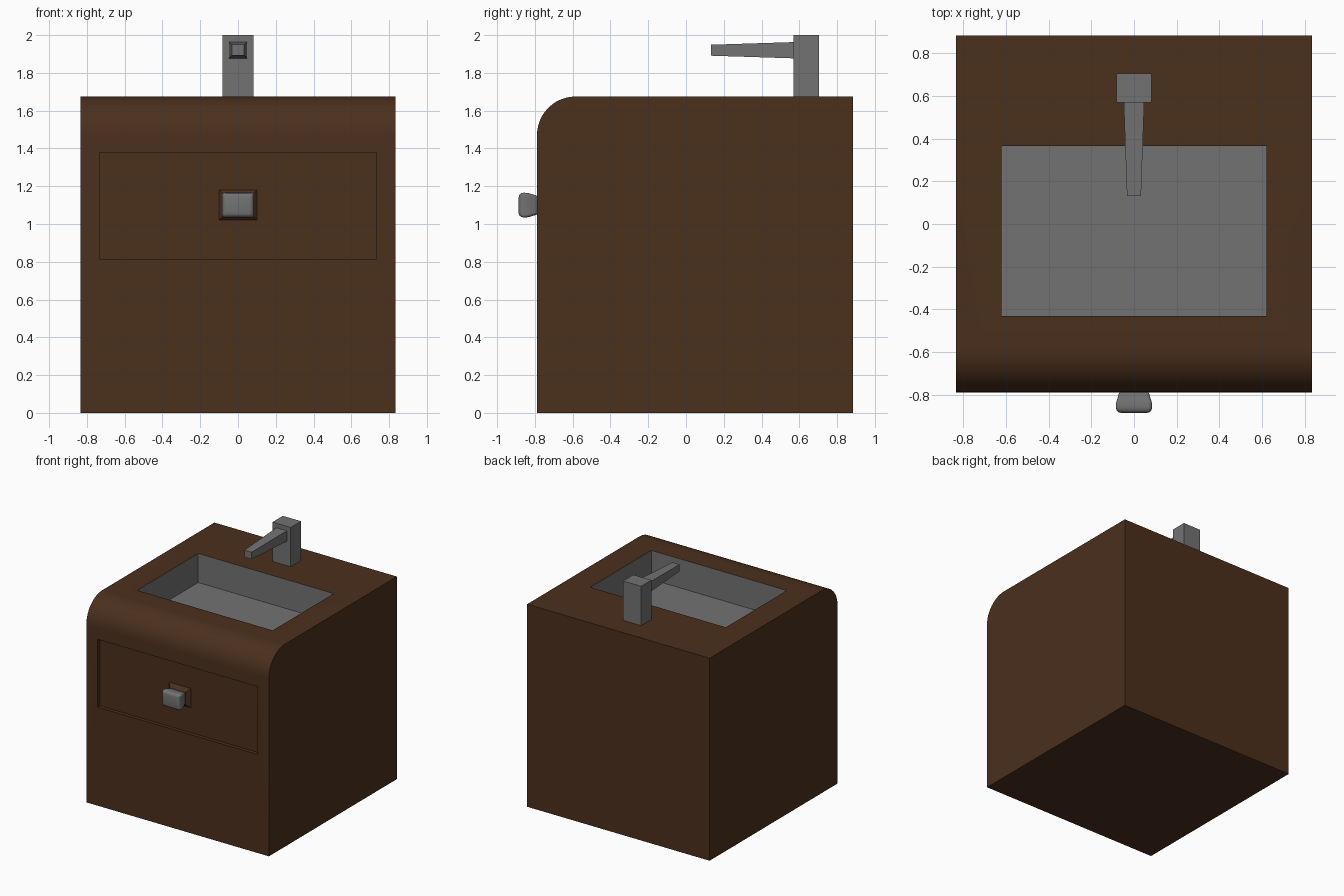
import bpy, bmesh, math

if "Cube" in bpy.data.objects:
    bpy.data.objects.remove(bpy.data.objects["Cube"])


def material(name, rgb):
    m = bpy.data.materials.new(name)
    m.diffuse_color = (*rgb, 1)
    m.use_nodes = True
    m.node_tree.nodes["Principled BSDF"].inputs["Base Color"].default_value = m.diffuse_color
    return m


wood = material("brown_wood", (0.07, 0.029, 0.012))
steel = material("grey_metal", (0.17, 0.17, 0.17))


def loft(name, rings, mat=None):
    """Skin a list of equal-length vertex rings and cap both ends."""
    bm = bmesh.new()
    vs = [[bm.verts.new(p) for p in r] for r in rings]
    n = len(vs[0])
    for a, b in zip(vs, vs[1:]):
        for i in range(n):
            j = (i + 1) % n
            bm.faces.new((a[i], a[j], b[j], b[i]))
    bm.faces.new(vs[0])
    bm.faces.new(vs[-1])
    bmesh.ops.recalc_face_normals(bm, faces=bm.faces)
    me = bpy.data.meshes.new(name)
    bm.to_mesh(me)
    bm.free()
    ob = bpy.data.objects.new(name, me)
    bpy.context.collection.objects.link(ob)
    if mat:
        me.materials.append(mat)
    return ob


def rect(hx, hz, y, zc):
    return [(sx * hx, y, zc + sz * hz) for sx, sz in ((-1, -1), (1, -1), (1, 1), (-1, 1))]


def box(name, hx, y0, y1, z0, z1, mat=None):
    zc, hz = (z0 + z1) / 2, (z1 - z0) / 2
    return loft(name, [rect(hx, hz, y, zc) for y in (y0, y1)], mat)


def activate(ob):
    bpy.ops.object.select_all(action='DESELECT')
    ob.select_set(True)
    bpy.context.view_layer.objects.active = ob


def smooth(ob, degrees=35):
    activate(ob)
    bpy.ops.object.shade_smooth_by_angle(angle=math.radians(degrees))


# Cabinet: side profile with rounded front top edge
R, W, H, YF, YB = 0.205, 0.835, 1.675, -0.789, 0.884
profile = [(YB, 0), (YB, H)]
for i in range(13):
    a = math.pi / 2 * (1 + i / 12)
    profile.append((YF + R + R * math.cos(a), H - R + R * math.sin(a)))
profile.append((YF, 0))
cabinet = loft("cabinet", [[(x, y, z) for y, z in profile] for x in (-W, W)], wood)

# Basin hollow and drawer recess
cutters = [box("basin_cutter", 0.62, -0.432, 0.365, 1.435, 1.9),
           box("drawer_cutter", 0.733, -0.9, -0.759, 0.815, 1.375)]
activate(cabinet)
for c in cutters:
    mod = cabinet.modifiers.new(c.name, 'BOOLEAN')
    mod.object, mod.operation, mod.solver = c, 'DIFFERENCE', 'EXACT'
    bpy.ops.object.modifier_apply(modifier=mod.name)
for c in cutters:
    bpy.data.objects.remove(c)

# Grey basin lining
me = cabinet.data
me.materials.clear()
me.materials.append(wood)
me.materials.append(steel)
for p in me.polygons:
    x, y, z = p.center
    inside = abs(x) < 0.63 and -0.44 < y < 0.375 and 1.4 < z < H - 0.01
    p.material_index = 1 if inside else 0
smooth(cabinet)

# Drawer handle base and rounded knob
loft("knob_base", [rect(0.1, 0.08, -0.759, 1.1), rect(0.07, 0.05, -0.789, 1.1)], wood)
knob = loft("drawer_knob", [rect(hx, hz, y, 1.1) for hx, hz, y in (
    (0.066, 0.048, -0.782), (0.074, 0.055, -0.805), (0.083, 0.064, -0.835),
    (0.085, 0.066, -0.858), (0.082, 0.063, -0.872), (0.074, 0.055, -0.882),
    (0.06, 0.042, -0.886))], steel)
bev = knob.modifiers.new("soft_edges", 'BEVEL')
bev.width, bev.segments, bev.limit_method = 0.012, 3, 'ANGLE'
bev.angle_limit = math.radians(60)
smooth(knob, 60)

# Faucet
box("faucet_column", 0.083, 0.57, 0.705, H, 2.0, steel)
loft("faucet_spout", [rect(0.048, 0.043, 0.57, 1.92), rect(0.033, 0.029, 0.132, 1.92)], steel)
